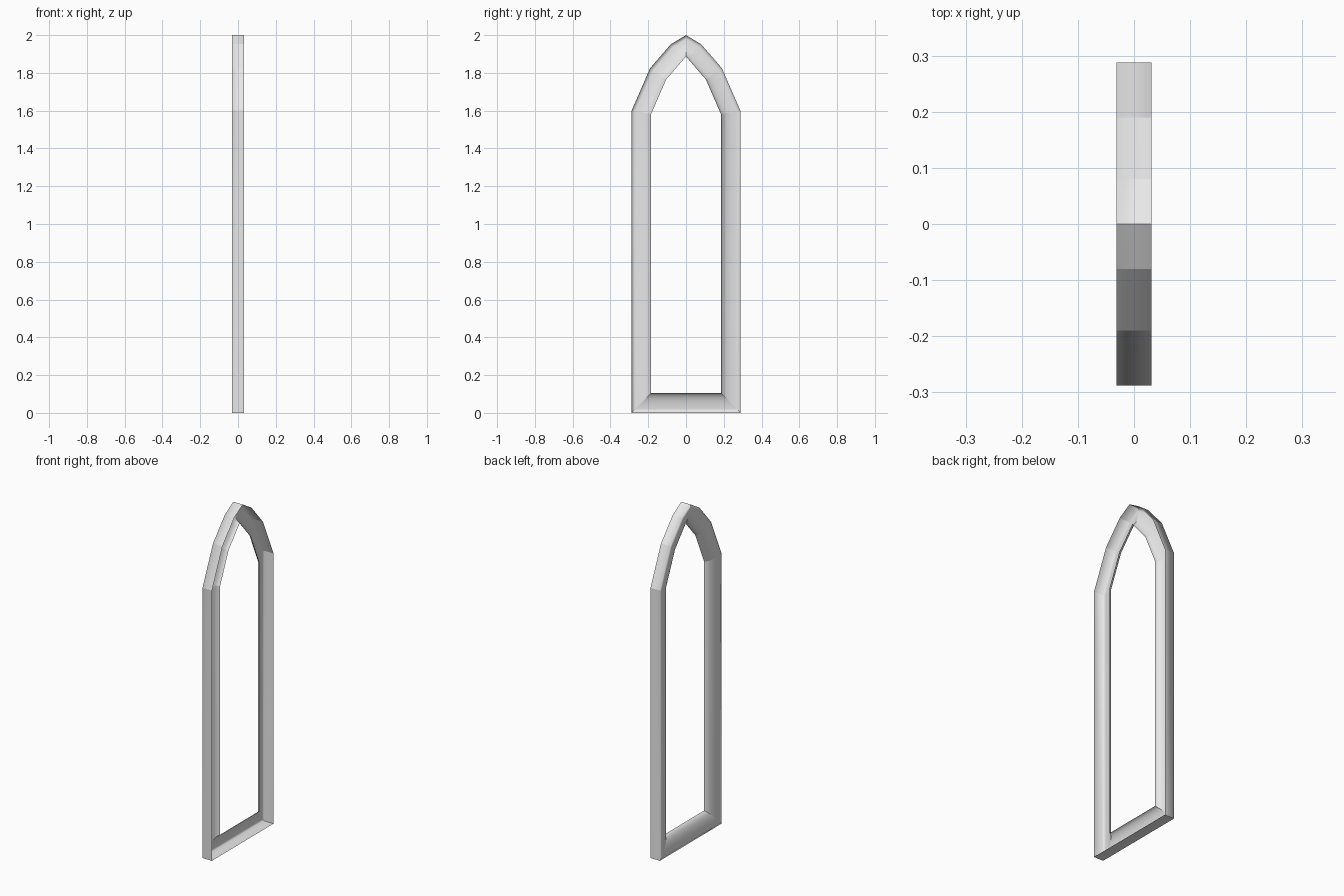
import bpy, bmesh
from math import cos, sin, pi

cube = bpy.data.objects.get("Cube")
if cube:
    bpy.data.objects.remove(cube, do_unlink=True)

HALF_THICK = 0.031
LIP_X = 0.012      # where the hollow moulding ends at the opening
STEPS = 8

stone = bpy.data.materials.new("pale_grey")
stone.use_nodes = True
colour = (0.8, 0.8, 0.8, 1)
stone.diffuse_color = colour
stone.node_tree.nodes["Principled BSDF"].inputs["Base Color"].default_value = colour

# Half outline of the pointed arch: (outer y, outer z), (inner y, inner z)
half = [((0.288, 0), (0.185, 0.105)),
        ((0.288, 1.6), (0.185, 1.582)),
        ((0.19, 1.825), (0.105, 1.765)),
        ((0.08, 1.952), (0.01, 1.875))]
apex = [((0, 2), (0, 1.887))]
mirrored = [((-o[0], o[1]), (-i[0], i[1])) for o, i in reversed(half)]
outline = half + apex + mirrored

# Section as (inward fraction, x): flat outer wall, then a rounded back up to the lip
section = [(0, HALF_THICK)]
for k in range(STEPS + 1):
    t = pi / 2 * k / STEPS
    section.append((sin(t), LIP_X - (LIP_X + HALF_THICK) * cos(t)))

# Sweep the open section around the outline
bm = bmesh.new()
rings = [[bm.verts.new((x, oy + (iy - oy) * s, oz + (iz - oz) * s)) for s, x in section]
         for (oy, oz), (iy, iz) in outline]
for a, b in zip(rings, rings[1:] + rings[:1]):
    for k in range(len(section) - 1):
        face = bm.faces.new((a[k], b[k], b[k + 1], a[k + 1]))
        face.smooth = True
bmesh.ops.recalc_face_normals(bm, faces=bm.faces)

# Crisp mitres between the straight lengths
for ring in rings:
    for v, w in zip(ring, ring[1:]):
        bm.edges.get((v, w)).smooth = False

mesh = bpy.data.meshes.new("window_frame")
bm.to_mesh(mesh)
bm.free()
mesh.materials.append(stone)
frame = bpy.data.objects.new("window_frame", mesh)
bpy.context.collection.objects.link(frame)
